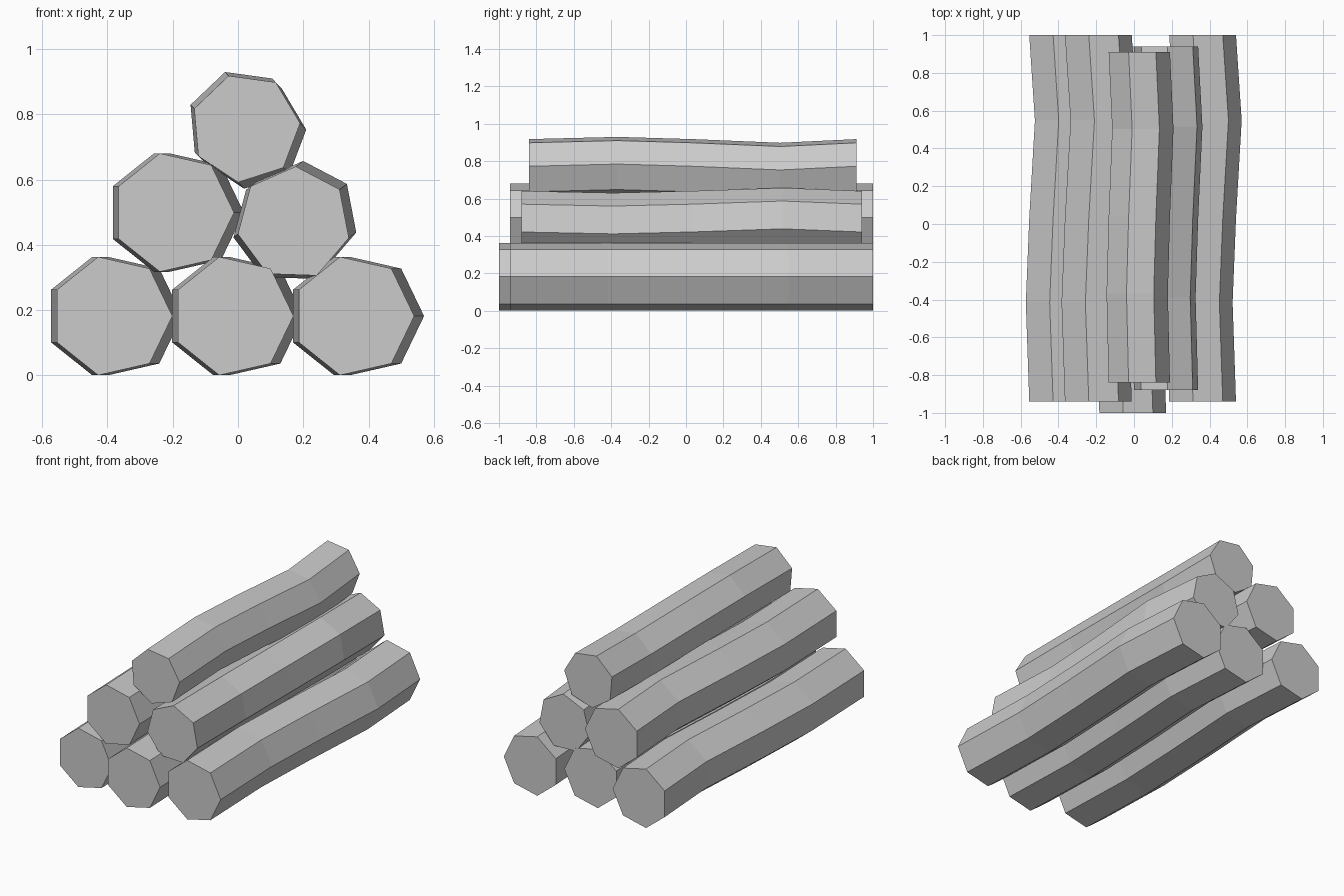
import bpy, bmesh, math

cube = bpy.data.objects.get("Cube")
if cube:
    bpy.data.objects.remove(cube, do_unlink=True)

# Single flat grey
grey = bpy.data.materials.new("plain_grey")
grey.use_nodes = True
colour = (0.6, 0.6, 0.6, 1)
grey.diffuse_color = colour
grey.node_tree.nodes["Principled BSDF"].inputs["Base Color"].default_value = colour

SIDES = 7
LENGTH = 1.94
RADIUS = 0.186
# Bend of the trunk: (fraction along the length, sideways shift)
BEND = [(-0.5, 0), (-0.23, -0.018), (0, 0), (0.267, 0.03), (0.5, 0)]


def log(name, x, z, front, size=1.0, roll=0.0):
    """Bent seven-sided trunk along y, rolled about its own axis."""
    roll = math.radians(roll)
    length, radius = LENGTH * size, RADIUS * size
    bm = bmesh.new()
    rings = []
    for along, shift in BEND:
        cx = x + shift * size * math.cos(roll)
        cz = z + shift * size * math.sin(roll)
        y = front + (along + 0.5) * length
        ring = []
        for i in range(SIDES):
            a = roll + math.tau * i / SIDES
            ring.append(bm.verts.new((cx + radius * math.cos(a), y, cz + radius * math.sin(a))))
        rings.append(ring)
    # Bark between rings
    for r, s in zip(rings, rings[1:]):
        for i in range(SIDES):
            j = (i + 1) % SIDES
            bm.faces.new((r[i], r[j], s[j], s[i]))
    # Cut ends
    bm.faces.new(rings[0])
    bm.faces.new(rings[-1])
    bmesh.ops.recalc_face_normals(bm, faces=bm.faces)
    mesh = bpy.data.meshes.new(name)
    bm.to_mesh(mesh)
    bm.free()
    mesh.materials.append(grey)
    bpy.context.collection.objects.link(bpy.data.objects.new(name, mesh))


# Bottom row
log("bottom_log_right", -0.387, 0.182, -0.94)
log("bottom_log_middle", -0.016, 0.182, -1.0)
log("bottom_log_left", 0.354, 0.182, -0.94)
# Middle row
log("middle_log_right", -0.198, 0.499, -0.94)
log("middle_log_left", 0.171, 0.466, -0.88, 0.938, 36.6)
# Top
log("top_log", 0.023, 0.758, -0.84, 0.903, -46.4)
